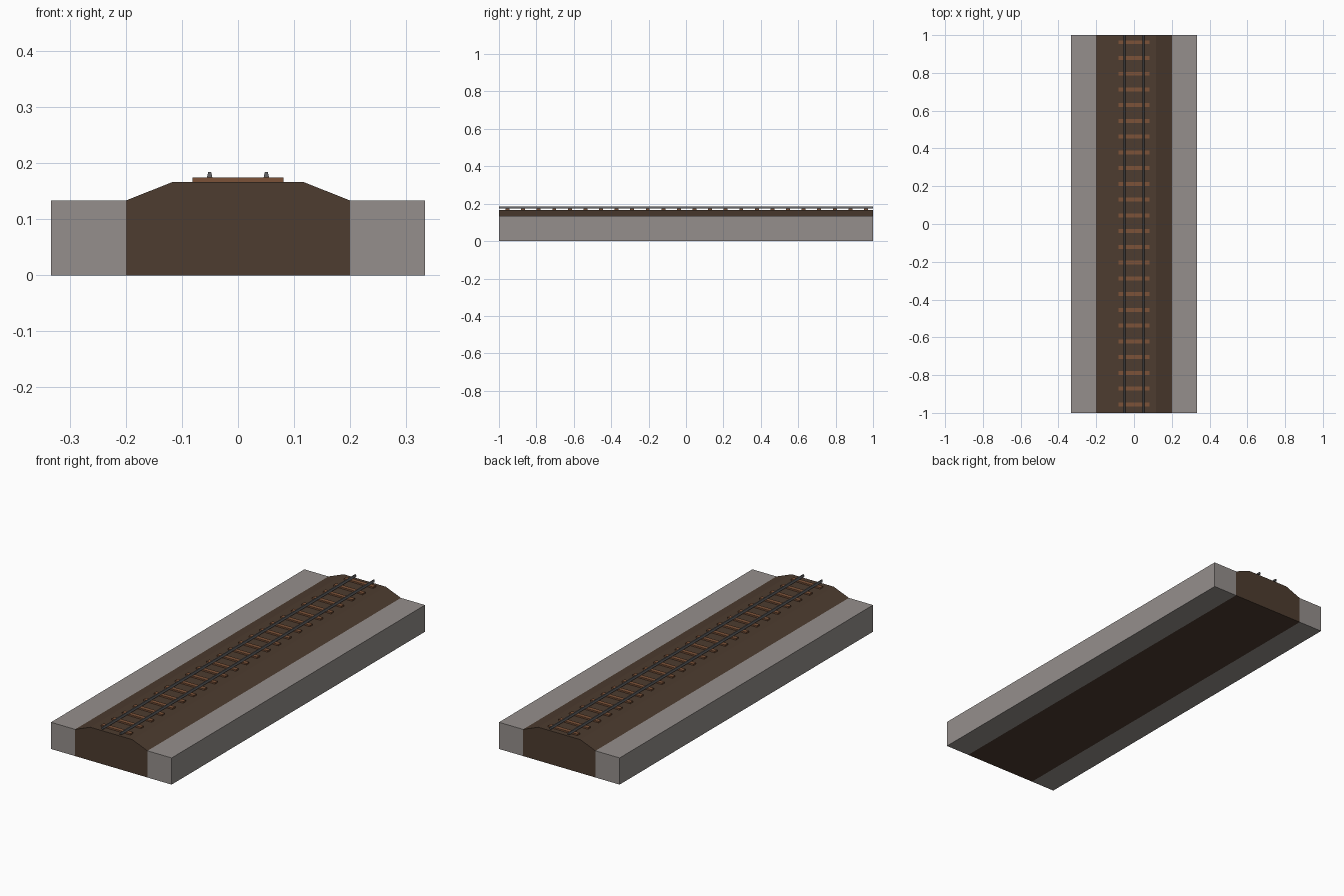
import bpy

if "Cube" in bpy.data.objects:
    bpy.data.objects.remove(bpy.data.objects["Cube"])

LENGTH = 2.0


def material(name, rgb):
    m = bpy.data.materials.new(name)
    m.diffuse_color = (*rgb, 1)
    m.use_nodes = True
    m.node_tree.nodes["Principled BSDF"].inputs["Base Color"].default_value = m.diffuse_color
    return m


def prism(name, profile, y0, y1, mat):
    """Extrude a closed (x, z) outline along y."""
    n = len(profile)
    verts = [(x, y, z) for y in (y0, y1) for x, z in profile]
    faces = [tuple(range(n)), tuple(reversed(range(n, 2 * n)))]
    faces += [(i, i + n, (i + 1) % n + n, (i + 1) % n) for i in range(n)]
    mesh = bpy.data.meshes.new(name)
    mesh.from_pydata(verts, [], faces)
    mesh.materials.append(mat)
    obj = bpy.data.objects.new(name, mesh)
    bpy.context.collection.objects.link(obj)
    return obj


def rect(x0, x1, z0, z1):
    return [(x0, z0), (x1, z0), (x1, z1), (x0, z1)]


stone = material("stone", (0.30, 0.275, 0.262))
gravel = material("gravel", (0.075, 0.045, 0.029))
wood = material("wood", (0.20, 0.085, 0.04))
steel = material("steel", (0.13, 0.13, 0.135))

half = LENGTH / 2

# Ballast bed with sloped shoulders
bed = [(-0.2, 0), (0.2, 0), (0.2, 0.1333), (0.116, 0.1667),
       (-0.116, 0.1667), (-0.2, 0.1333)]
prism("ballast_bed", bed, -half, half, gravel)

# Side slabs and tapered rails
for side, s in (("left", -1), ("right", 1)):
    x0, x1 = sorted((s * 0.2, s * 0.3333))
    prism(f"{side}_slab", rect(x0, x1, 0, 0.1333), -half, half, stone)
    c = s * 0.0505
    rail = [(c - 0.005, 0.174), (c + 0.005, 0.174),
            (c + 0.0025, 0.1845), (c - 0.0025, 0.1845)]
    prism(f"{side}_rail", rail, -half, half, steel)

# Evenly spaced sleepers: one box repeated with an array
sleepers = prism("sleepers", rect(-0.081, 0.081, 0.1667, 0.174),
                 -0.965, -0.944, wood)
array = sleepers.modifiers.new("repeat", 'ARRAY')
array.count = 24
array.use_relative_offset = False
array.use_constant_offset = True
array.constant_offset_displace = (0, 1 / 12, 0)
